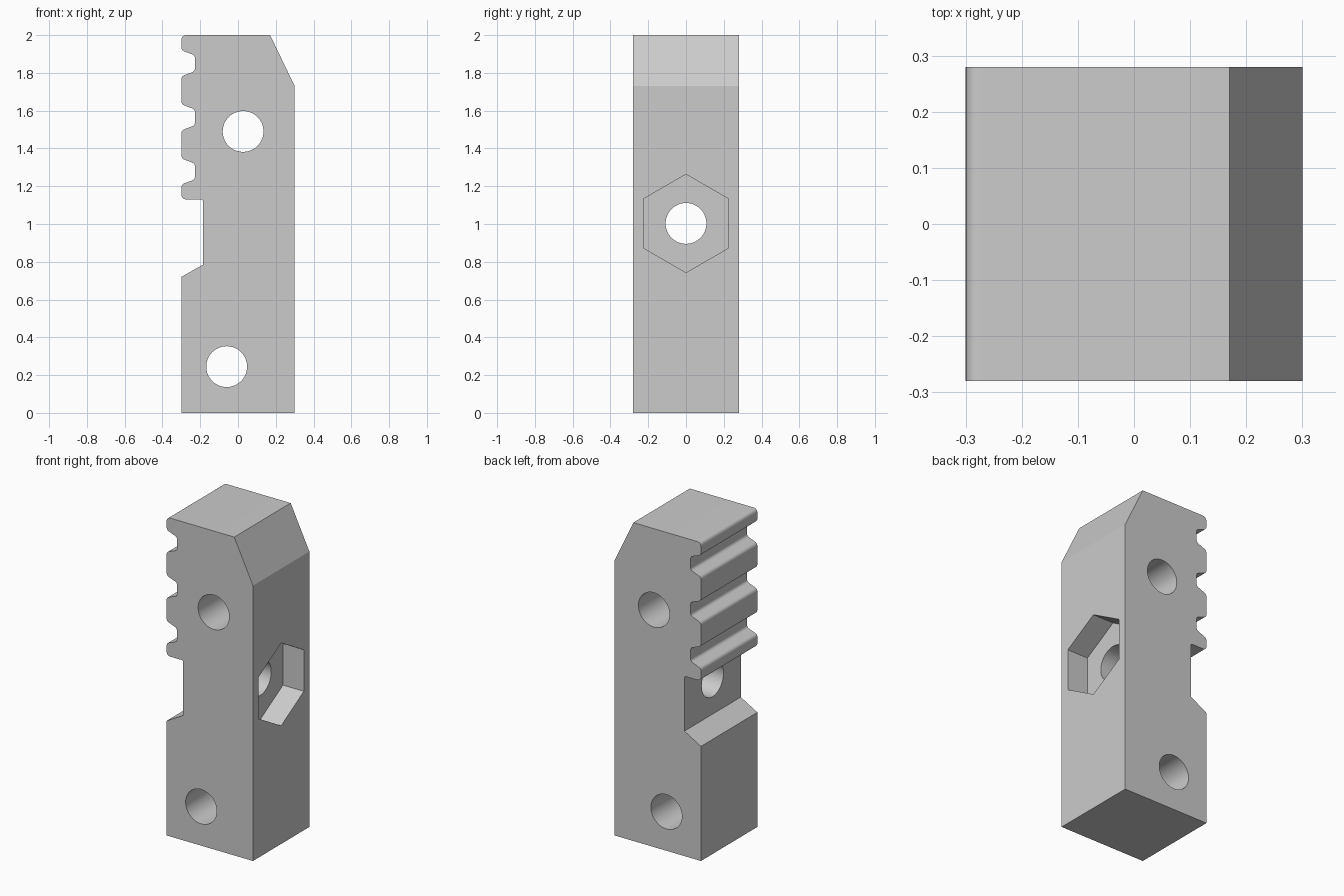
import bpy
import bmesh
import math
from mathutils import Vector

cube = bpy.data.objects.get("Cube")
if cube:
    bpy.data.objects.remove(cube, do_unlink=True)

# One plain grey for the whole part
COLOUR = (0.6, 0.6, 0.6, 1.0)
grey = bpy.data.materials.new("plain grey")
grey.use_nodes = True
grey.diffuse_color = COLOUR
grey.node_tree.nodes["Principled BSDF"].inputs["Base Color"].default_value = COLOUR


def round_corners(corners, steps=6):
    """Turn (x, z, setback) corners into an outline with rounded corners."""
    outline = []
    for i, (x, z, setback) in enumerate(corners):
        p = Vector((x, z))
        if not setback:
            outline.append(p)
            continue
        before = Vector(corners[i - 1][:2])
        after = Vector(corners[(i + 1) % len(corners)][:2])
        a = p + (before - p).normalized() * setback
        b = p + (after - p).normalized() * setback
        for k in range(steps + 1):
            t = k / steps
            outline.append(a * (1 - t) ** 2 + p * 2 * t * (1 - t) + b * t ** 2)
    return outline


def circle(u, z, radius, sides, start=0.0):
    angles = [start + math.tau * k / sides for k in range(sides)]
    return [(u + radius * math.cos(a), z + radius * math.sin(a)) for a in angles]


def prism(name, outline, axis, low, high):
    """Extrude an outline along the x or y axis."""
    bm = bmesh.new()
    place = (lambda u, z: (low, u, z)) if axis == "x" else (lambda u, z: (u, low, z))
    face = bm.faces.new([bm.verts.new(place(u, z)) for u, z in outline])
    moved = bmesh.ops.extrude_face_region(bm, geom=[face])["geom"]
    step = Vector((high - low, 0, 0)) if axis == "x" else Vector((0, high - low, 0))
    bmesh.ops.translate(bm, vec=step, verts=[v for v in moved if isinstance(v, bmesh.types.BMVert)])
    bmesh.ops.recalc_face_normals(bm, faces=bm.faces)
    mesh = bpy.data.meshes.new(name)
    bm.to_mesh(mesh)
    bm.free()
    mesh.materials.append(grey)
    obj = bpy.data.objects.new(name, mesh)
    bpy.context.collection.objects.link(obj)
    return obj


# Side profile: block, sloped top corner, rack teeth and clearance notch
SIDE, ROOT, NOTCH = -0.30, -0.228, -0.185
corners = [(0.30, 0, 0), (0.30, 1.73, 0), (0.17, 2.0, 0), (SIDE, 2.0, 0.028)]
for gap in range(3):
    z = 1.92 - 0.2865 * gap
    corners += [(SIDE, z, 0.018), (ROOT, z - 0.027, 0.016),
                (ROOT, z - 0.111, 0.016), (SIDE, z - 0.138, 0.018)]
corners += [(SIDE, 1.13, 0.028), (NOTCH, 1.13, 0.014),
            (NOTCH, 0.785, 0), (SIDE, 0.72, 0), (SIDE, 0, 0)]
body = prism("toothed_block", round_corners(corners), "y", -0.28, 0.28)

# Cross holes, bolt hole and hexagonal nut pocket
cutters = [
    prism("upper_hole_cutter", circle(0.027, 1.49, 0.108, 64), "y", -0.5, 0.5),
    prism("lower_hole_cutter", circle(-0.06, 0.245, 0.108, 64), "y", -0.5, 0.5),
    prism("bolt_hole_cutter", circle(0, 1.003, 0.108, 64), "x", -0.5, 0.5),
    prism("nut_pocket_cutter", circle(0, 1.003, 0.26, 6, math.pi / 6), "x", 0.155, 0.5),
]
bpy.context.view_layer.objects.active = body
body.select_set(True)
for cutter in cutters:
    cut = body.modifiers.new(cutter.name, "BOOLEAN")
    cut.operation = "DIFFERENCE"
    cut.solver = "EXACT"
    cut.object = cutter
    bpy.ops.object.modifier_apply(modifier=cut.name)
    bpy.data.objects.remove(cutter, do_unlink=True)

bpy.ops.object.shade_smooth_by_angle(angle=math.radians(25))
